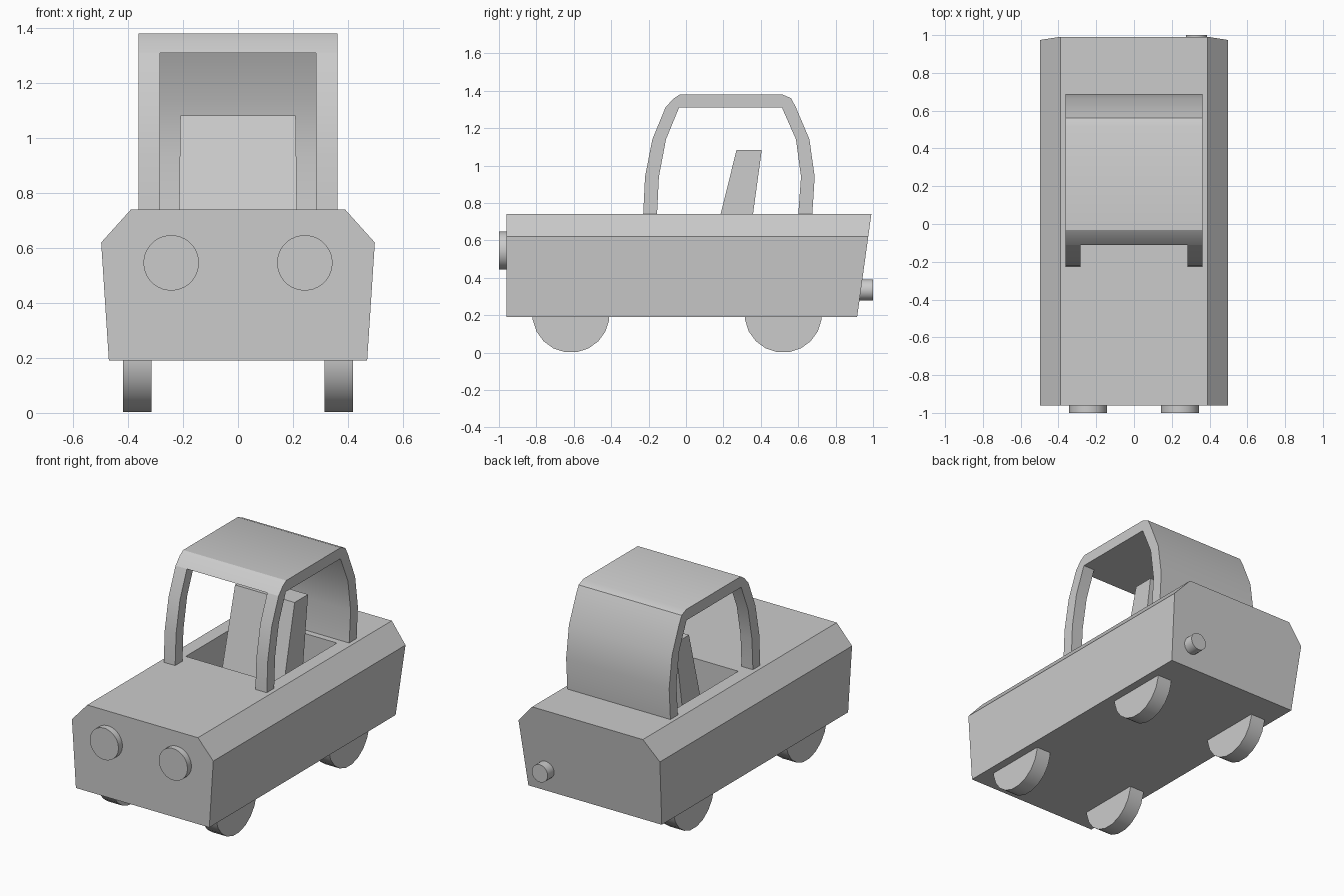
import bpy, bmesh, math

if "Cube" in bpy.data.objects:
    bpy.data.objects.remove(bpy.data.objects["Cube"])


def finish(name, bm, smooth=False):
    bmesh.ops.recalc_face_normals(bm, faces=bm.faces)
    mesh = bpy.data.meshes.new(name)
    bm.to_mesh(mesh)
    bm.free()
    ob = bpy.data.objects.new(name, mesh)
    bpy.context.collection.objects.link(ob)
    if smooth:
        bpy.ops.object.select_all(action='DESELECT')
        ob.select_set(True)
        bpy.context.view_layer.objects.active = ob
        bpy.ops.object.shade_smooth_by_angle(angle=math.radians(30))
    return ob


def loft(name, a, b, smooth=False):
    """Solid between two matching outlines of 3D points."""
    bm = bmesh.new()
    va, vb = [bm.verts.new(p) for p in a], [bm.verts.new(p) for p in b]
    bm.faces.new(va)
    bm.faces.new(vb)
    n = len(va)
    for i in range(n):
        j = (i + 1) % n
        bm.faces.new((va[i], va[j], vb[j], vb[i]))
    return finish(name, bm, smooth)


def side_profile(name, yz, x0, x1, smooth=False):
    return loft(name, [(x0, y, z) for y, z in yz], [(x1, y, z) for y, z in yz], smooth)


def cylinder(name, axis, radius, start, end, centre, sides):
    """Cylinder along x or y; centre holds the other two coordinates."""
    rings = []
    for t in (start, end):
        ring = []
        for i in range(sides):
            a = math.tau * (i + 0.5) / sides
            u = centre[0] + radius * math.cos(a)
            v = centre[1] + radius * math.sin(a)
            ring.append((t, u, v) if axis == 'x' else (u, t, v))
        rings.append(ring)
    return loft(name, *rings, smooth=True)


# Body: chamfered section with a sloping tail
half = [(0.47, 0.19), (0.498, 0.62), (0.39, 0.74)]
section = half + [(-x, z) for x, z in reversed(half)]
body = loft("body",
            [(x, -0.96, z) for x, z in section],
            [(x, 0.915 + (z - 0.19) * 0.138, z) for x, z in section])

# Cockpit opening
well = [(-0.09, 0.34), (0.56, 0.34), (0.56, 0.9), (-0.09, 0.9)]
cutter = side_profile("cockpit_cutter", well, -0.305, 0.305)
cutter.hide_render = True
cutter.hide_set(True)
cut = body.modifiers.new("cockpit", 'BOOLEAN')
cut.operation = 'DIFFERENCE'
cut.solver = 'EXACT'
cut.object = cutter

# Seat: slab that leans back and widens slightly downwards
slab = [(0.085, 0.335), (0.27, 1.083), (0.405, 1.083), (0.303, 0.335)]
seat_y = lambda s: [(s * (0.21 if z > 1 else 0.22), y, z) for y, z in slab]
loft("seat", seat_y(-1), seat_y(1))

# Roof and rear wall as one bent sheet
outer = [(-0.11, 1.31), (-0.068, 1.357), (-0.033, 1.38), (0.515, 1.38), (0.562, 1.36),
         (0.588, 1.31), (0.66, 1.14), (0.688, 0.94), (0.675, 0.735)]
inner = [(0.6, 0.735), (0.615, 0.94), (0.588, 1.14), (0.513, 1.31), (-0.037, 1.31)]
side_profile("roof", outer + inner, -0.363, 0.363, smooth=True)

# Windscreen pillars
pillar = [(-0.229, 0.735), (-0.219, 0.94), (-0.18, 1.14), (-0.11, 1.31),
          (-0.037, 1.31), (-0.107, 1.14), (-0.145, 0.94), (-0.155, 0.735)]
for s, side in ((-1, "left"), (1, "right")):
    side_profile(f"{side}_pillar", pillar, s * 0.283, s * 0.363, smooth=True)

    # Wheels and headlight on this side
    for y, end in ((-0.615, "front"), (0.52, "rear")):
        cylinder(f"{end}_{side}_wheel", 'x', 0.207, s * 0.315, s * 0.418, (y, 0.207), 20)
    cylinder(f"{side}_headlight", 'y', 0.101, -1.0, -0.95, (s * 0.243, 0.546), 32)

# Exhaust pipe
cylinder("exhaust", 'y', 0.056, 0.9, 1.0, (0.33, 0.335), 24)
